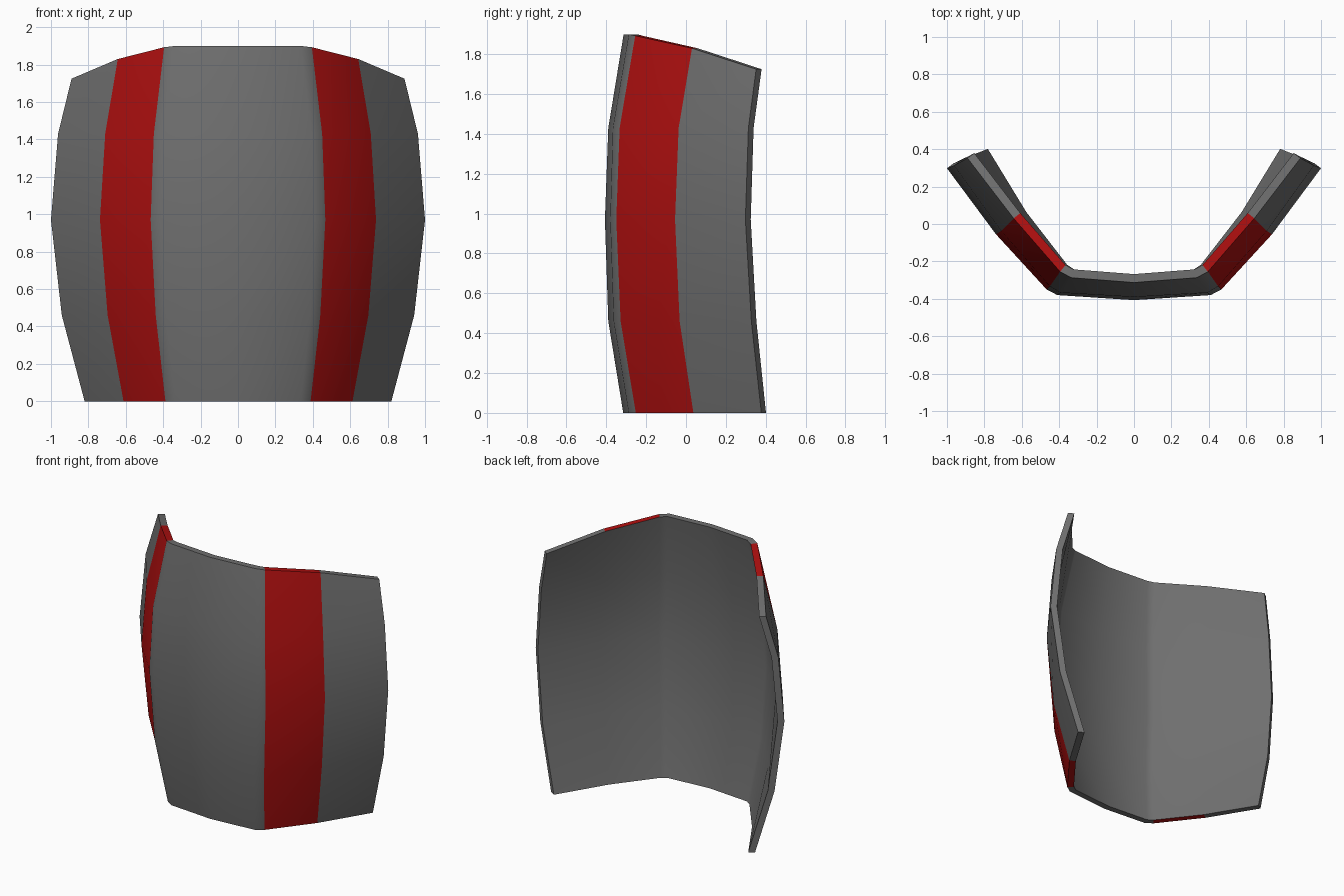
import bpy, math

if "Cube" in bpy.data.objects:
    bpy.data.objects.remove(bpy.data.objects["Cube"])

THICK = 0.045


def material(name, rgb):
    m = bpy.data.materials.new(name)
    m.diffuse_color = (*rgb, 1.0)
    m.use_nodes = True
    m.node_tree.nodes["Principled BSDF"].inputs["Base Color"].default_value = m.diffuse_color
    return m


grey = material("dark grey", (0.16, 0.16, 0.16))
red = material("deep red", (0.43, 0.005, 0.005))

# Half outlines of the outer face, from centre to edge, bottom row to top row
rows = [
    (0.00, [(0, -.315), (.335, -.287), (.388, -.252), (.612, .037), (.82, .378)]),
    (0.46, [(0, -.390), (.385, -.363), (.440, -.328), (.697, -.032), (.942, .328)]),
    (0.97, [(0, -.407), (.410, -.380), (.467, -.350), (.738, -.055), (1.0, .298)]),
    (1.43, [(0, -.390), (.393, -.367), (.450, -.333), (.710, -.037), (.962, .313)]),
    (1.90, [(0, -.313), (.335, -.287), (.395, -.255), (.643, .030), (.89, .352)]),
]
top_z = [1.90, 1.90, 1.893, 1.83, 1.725]


def mirrored(half):
    return [(-x, y) for x, y in reversed(half[1:])] + half


def inner(pts):
    """Offset a plan outline backwards by the shield thickness (mitred)."""
    out = []
    for i, (x, y) in enumerate(pts):
        normals = []
        for a, b in ((i - 1, i), (i, i + 1)):
            if a >= 0 and b < len(pts):
                dx, dy = pts[b][0] - pts[a][0], pts[b][1] - pts[a][1]
                l = math.hypot(dx, dy)
                normals.append((-dy / l, dx / l))
        nx = sum(n[0] for n in normals) / len(normals)
        ny = sum(n[1] for n in normals) / len(normals)
        k = THICK / (nx * nx + ny * ny)
        out.append((x + nx * k, y + ny * k))
    return out


# Curved shield plate: outer and inner grids joined by a rim
N, R = 9, len(rows)
verts, faces, mats = [], [], []
for side in range(2):
    for r, (z, half) in enumerate(rows):
        pts = mirrored(half)
        if side:
            pts = inner(pts)
        for c, (x, y) in enumerate(pts):
            zz = top_z[abs(c - 4)] if r == R - 1 else z
            verts.append((x, y, zz))


def vid(side, r, c):
    return side * N * R + r * N + c


def add(face, is_red):
    faces.append(face)
    mats.append(1 if is_red else 0)


for c in range(N - 1):
    stripe = c in (1, 6)
    for r in range(R - 1):
        add([vid(0, r, c), vid(0, r, c + 1), vid(0, r + 1, c + 1), vid(0, r + 1, c)], stripe)
        add([vid(1, r, c), vid(1, r + 1, c), vid(1, r + 1, c + 1), vid(1, r, c + 1)], False)
    t = R - 1
    add([vid(0, t, c), vid(0, t, c + 1), vid(1, t, c + 1), vid(1, t, c)], stripe)
    add([vid(0, 0, c + 1), vid(0, 0, c), vid(1, 0, c), vid(1, 0, c + 1)], stripe)
for r in range(R - 1):
    add([vid(0, r, 0), vid(0, r + 1, 0), vid(1, r + 1, 0), vid(1, r, 0)], False)
    e = N - 1
    add([vid(0, r + 1, e), vid(0, r, e), vid(1, r, e), vid(1, r + 1, e)], False)

mesh = bpy.data.meshes.new("shield_plate")
mesh.from_pydata(verts, [], faces)
mesh.materials.append(grey)
mesh.materials.append(red)
for p, m in zip(mesh.polygons, mats):
    p.material_index = m
mesh.update()
plate = bpy.data.objects.new("shield_plate", mesh)
bpy.context.collection.objects.link(plate)

# Smooth the curved faces, keep the rim sharp
bpy.context.view_layer.objects.active = plate
plate.select_set(True)
bpy.ops.object.shade_smooth_by_angle(angle=math.radians(45))
